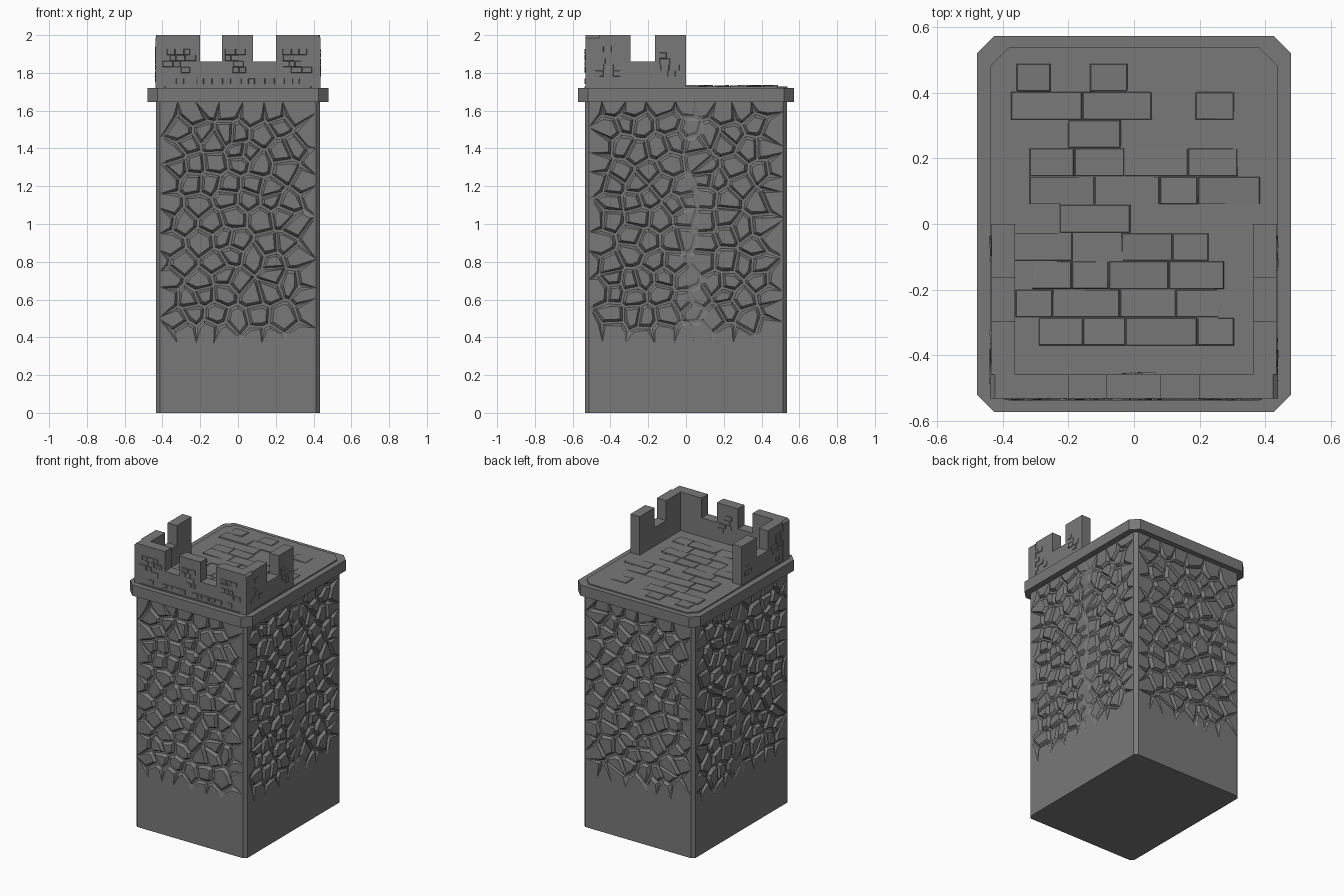
import bpy, bmesh, math, random
from mathutils import Vector

if "Cube" in bpy.data.objects:
    bpy.data.objects.remove(bpy.data.objects["Cube"])

random.seed(7)
stone = bpy.data.materials.new("grey stone")
stone.diffuse_color = (0.19, 0.19, 0.19, 1)
stone.use_nodes = True
stone.node_tree.nodes["Principled BSDF"].inputs["Base Color"].default_value = stone.diffuse_color


def finish(name, bm, fix=True):
    if fix:
        bmesh.ops.recalc_face_normals(bm, faces=bm.faces)
    me = bpy.data.meshes.new(name)
    bm.to_mesh(me)
    bm.free()
    me.materials.append(stone)
    ob = bpy.data.objects.new(name, me)
    bpy.context.collection.objects.link(ob)
    return ob


def prism(name, pts, offset):
    bm = bmesh.new()
    f = bm.faces.new([bm.verts.new(p) for p in pts])
    ext = bmesh.ops.extrude_face_region(bm, geom=[f], use_keep_orig=True)
    vs = [g for g in ext["geom"] if isinstance(g, bmesh.types.BMVert)]
    bmesh.ops.translate(bm, verts=vs, vec=offset)
    return finish(name, bm)


def octagon(name, hx, hy, c, z0, z1):
    pts = [(-hx + c, -hy, z0), (hx - c, -hy, z0), (hx, -hy + c, z0), (hx, hy - c, z0),
           (hx - c, hy, z0), (-hx + c, hy, z0), (-hx, hy - c, z0), (-hx, -hy + c, z0)]
    return prism(name, pts, (0, 0, z1 - z0))


def clip(poly, mid, d):
    """Keep the part of a polygon on the near side of a line."""
    out = []
    for a, b in zip(poly, poly[1:] + poly[:1]):
        da, db = (a - mid).dot(d), (b - mid).dot(d)
        if da <= 0:
            out.append(a)
        if da * db < 0:
            out.append(a.lerp(b, da / (da - db)))
    return out


def cells(w, z0, z1, cols, rows):
    """Irregular rubble stones filling a wall rectangle."""
    du, dz = 2 * w / cols, (z1 - z0) / rows
    seeds = [Vector((-w + (i + .5 + .5 * (j % 2 - .5) + random.uniform(-.38, .38)) * du,
                     z0 + (j + .5 + random.uniform(-.38, .38)) * dz))
             for i in range(cols) for j in range(rows)]
    for s in seeds:
        poly = [Vector(p) for p in ((-w, z0), (w, z0), (w, z1), (-w, z1))]
        for t in seeds:
            if t is not s and (t - s).length < 0.5:
                poly = clip(poly, (s + t) / 2, t - s)
        if len(poly) > 2:
            yield poly


# plain base and ledges
HX, HY, C, Z0, Z1 = 0.435, 0.535, 0.022, 0.37, 1.65
octagon("tower_base", HX, HY, C, 0, Z0)
octagon("cornice", 0.478, 0.573, 0.053, 1.645, 1.72)
octagon("roof_floor", 0.438, 0.537, 0.055, 1.715, 1.728)

# rubble walls: grooves between stones fade out at the wall edges
bm = bmesh.new()
for k, n in enumerate([(0, -1), (1, 0), (0, 1), (-1, 0)]):
    side = k % 2
    w, dist = (HY - C, HX) if side else (HX - C, HY)
    n = Vector((n[0], n[1], 0))
    u = Vector((-n.y, n.x, 0))

    def place(p, depth):
        return u * p.x + n * (dist - depth) + Vector((0, 0, p.y))

    def groove(p):
        f = min((w - abs(p.x)) / 0.07, (p.y - Z0) / 0.12, (Z1 - p.y) / 0.05, 1)
        if side:
            f *= 1 - 0.75 * math.exp(-((p.x - 0.04 * n.x) / 0.09) ** 2)
        return 0.02 * max(f, 0)

    for poly in cells(w, Z0, Z1, 9 if side else 7, 13):
        c = sum(poly, Vector((0, 0))) / len(poly)
        rings = []
        for inset, amount in ((0, 1), (0.007, 1), (0.02, 0)):
            ring = []
            for p in poly:
                edge = abs(p.x) > w - 1e-4 or p.y < Z0 + 1e-4 or p.y > Z1 - 1e-4
                step = 0 if edge else inset
                q = p.lerp(c, min(0.5 * inset / 0.02, step * 1.2 / max((c - p).length, 1e-4)))
                ring.append(bm.verts.new(place(q, groove(p) * amount)))
            rings.append(ring)
        m = len(poly)
        for a, b in zip(rings, rings[1:]):
            for i in range(m):
                j = (i + 1) % m
                bm.faces.new((a[i], a[j], b[j], b[i]))
        bm.faces.new(rings[-1])
    # bevelled corner strip to the next wall
    n2, w2, dist2 = u, (HX - C if side else HY - C), (HY if side else HX)
    a, b = u * w + n * dist, n2 * dist2 + n * w2
    bm.faces.new([bm.verts.new(Vector((p.x, p.y, z)))
                  for p, z in ((a, Z0), (b, Z0), (b, Z1), (a, Z1))])
bmesh.ops.remove_doubles(bm, verts=bm.verts, dist=0.0003)
finish("rubble_walls", bm, fix=False)

# battlements: front wall and two half-length side walls
B, L, T, E = 1.715, 1.86, 2.0, 0.014
front = [(-.438, B), (.438, B), (.438, T - E), (.438 - E, T), (.2, T), (.2, L), (.08, L),
         (.08, T), (-.085, T), (-.085, L), (-.2, L), (-.2, T), (-.438 + E, T), (-.438, T - E)]
prism("front_battlement", [(x, -.531, z) for x, z in front], (0, .073, 0))
flank = [(-.458, B), (0, B), (0, T), (-.165, T), (-.165, L), (-.295, L), (-.295, T), (-.458, T)]
for s, name in ((1, "right_battlement"), (-1, "left_battlement")):
    prism(name, [(s * .434, y, z) for y, z in flank], (-s * .072, 0, 0))


def brick(bm, o, u, v, n, heights, slope=0.004):
    """Slightly tilted raised brick on a surface."""
    lo = [o, o + u, o + u + v, o + v]
    c = sum(lo, Vector()) / 4
    a = [bm.verts.new(p) for p in lo]
    b = [bm.verts.new(p + (c - p).normalized() * slope + n * h) for p, h in zip(lo, heights)]
    for i in range(4):
        j = (i + 1) % 4
        bm.faces.new((a[i], a[j], b[j], b[i]))
    bm.faces.new(b)


# worn paving on the roof
bm = bmesh.new()
for r in range(10):
    y = -0.37 + r * 0.086
    x = -0.32 + random.uniform(-.08, .05)
    while x < 0.24:
        wd = random.uniform(0.1, 0.22)
        if random.random() < 0.72:
            brick(bm, Vector((x, y, 1.727)), Vector((wd, 0, 0)), Vector((0, .084, 0)),
                  Vector((0, 0, 1)), [random.uniform(.001, .01) for _ in range(4)])
        x += wd
finish("roof_paving", bm, fix=False)

# small bricks on the battlement outsides and insides
bm = bmesh.new()


def patch(o, u, n, spans):
    for a, b, za, zb in spans:
        z = za
        while z + 0.03 < zb:
            x = a + random.uniform(0, .03)
            while x + 0.06 < b:
                wd = random.uniform(.03, .06)
                if random.random() < 0.6:
                    brick(bm, o + u * x + Vector((0, 0, z)), u * wd, Vector((0, 0, .031)), n,
                          [random.uniform(.001, .007) for _ in range(4)], 0.003)
                x += wd
            z += 0.032


X, Y = Vector((1, 0, 0)), Vector((0, 1, 0))
front_spans = [(-.4, -.21, 1.8, 1.94), (-.075, .07, 1.8, 1.94), (.21, .4, 1.8, 1.94),
               (-.33, .38, 1.74, 1.8)]
flank_spans = [(-.5, -.32, 1.75, 1.95), (-.15, -.02, 1.78, 1.94)]
patch(Y * -.531, X, -Y, front_spans)
patch(Y * -.458, -X, Y, [(-b, -a, c, d) for a, b, c, d in front_spans[1:2]])
patch(X * .434, Y, X, flank_spans)
patch(X * -.434, -Y, -X, [(-b, -a, c, d) for a, b, c, d in flank_spans])
finish("battlement_bricks", bm, fix=False)
